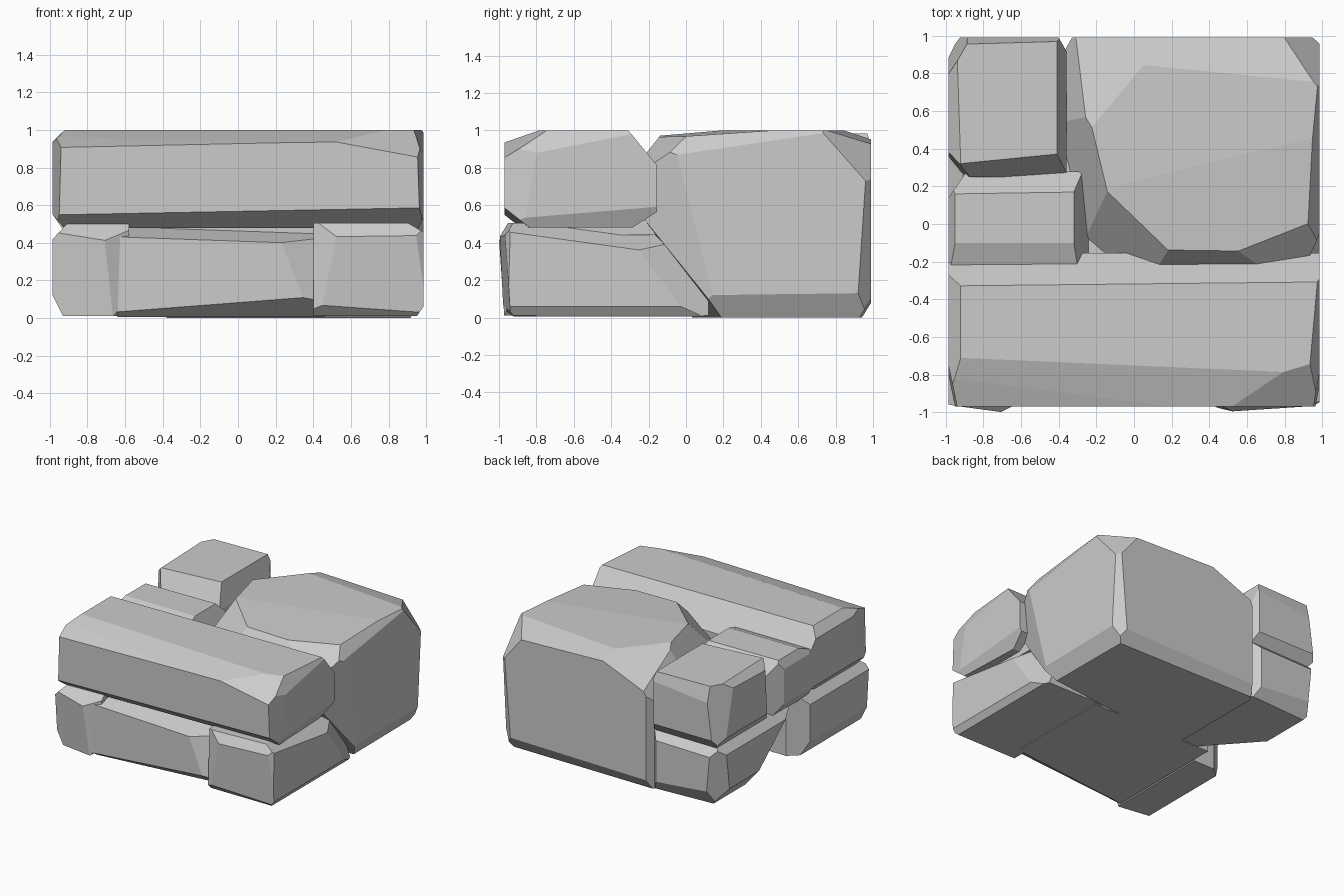
import bpy, bmesh
from mathutils import Vector


def stone(name, lo, hi, cuts=()):
    """Rough stone: a box whose corners are sliced off by planes (3 points each)."""
    lo, hi = Vector(lo), Vector(hi)
    mid = (lo + hi) / 2
    bm = bmesh.new()
    bmesh.ops.create_cube(bm, size=1)
    for v in bm.verts:
        v.co = mid + Vector(v.co[i] * (hi - lo)[i] for i in range(3))
    for cut in cuts:
        a, b, c = map(Vector, cut)
        n = (b - a).cross(c - a).normalized()
        if n.dot(a - mid) < 0:
            n = -n
        bmesh.ops.bisect_plane(bm, geom=bm.verts[:] + bm.edges[:] + bm.faces[:],
                               plane_co=a, plane_no=n, clear_outer=True)
        bmesh.ops.holes_fill(bm, edges=[e for e in bm.edges if e.is_boundary], sides=0)
    bmesh.ops.recalc_face_normals(bm, faces=bm.faces[:])
    mesh = bpy.data.meshes.new(name)
    bm.to_mesh(mesh)
    bm.free()
    ob = bpy.data.objects.new(name, mesh)
    bpy.context.collection.objects.link(ob)
    return ob


# Long slab lying across the top front
stone("front_slab", (-.985, -.97, .48), (.985, -.155, 1), [
    ((-.95, -.97, .915), (.1, -.97, .93), (-.4, -.78, .985)),
    ((-.1, -.97, .925), (.6, -.97, .94), (.2, -.83, .985)),
    ((.5, -.97, .94), (.985, -.97, .85), (.93, -.77, .985)),
    ((-.9, -.32, .99), (.97, -.3, .99), (0, -.17, .82)),
    ((-.9, -.19, .57), (.9, -.18, .55), (0, -.31, .48)),
    ((-.9, -.97, .55), (.4, -.97, .575), (0, -.86, .48)),
    ((.985, -.8, .88), (.93, -.8, 1), (.98, -.3, .99)),
    ((.985, -.85, .6), (.98, -.82, .9), (.96, -.97, .7)),
    ((-.985, -.8, .6), (-.94, -.97, .92), (-.95, -.97, .56)),
    ((-.985, -.5, .93), (-.93, -.9, .99), (-.93, -.3, .99)),
    ((.985, -.3, .58), (.94, -.3, .485), (.985, -.9, .53)),
    ((-.985, -.5, .55), (-.93, -.5, .485), (-.985, -.9, .55)),
])

# Large boulder filling the back right
stone("large_block", (-.38, -.29, .0), (.985, .99, 1), [
    ((.985, -.05, .87), (.985, .14, .13), (.92, -.2, .8)),
    ((.2, -.14, .97), (.6, -.14, .97), (.1, -.26, .82)),
    ((.55, -.14, .97), (.95, 0, .96), (.78, -.2, .85)),
    ((-.3, .25, .95), (.18, -.14, .97), (-.07, -.13, .8)),
    ((-.25, .57, .98), (-.33, .9, .98), (-.38, .6, .78)),
    ((-.25, .57, .98), (-.3, .25, .95), (-.37, .4, .8)),
    ((.985, -.05, .87), (.985, .73, .985), (.94, .3, .99)),
    ((.985, .73, .99), (.985, .96, .73), (.75, .99, .99)),
    ((.985, .92, .13), (.985, .96, .73), (.93, .99, .5)),
    ((.985, .14, .12), (.985, .92, .13), (.92, .5, .01)),
    ((0, .08, 0), (.9, .18, .01), (.5, -.25, .5)),
    ((.1, .99, .97), (-.36, .99, .78), (-.25, .57, .97)),
    ((.12, .99, .95), (.74, .99, .93), (.3, .82, 1)),
    ((-.3, .99, .08), (.9, .99, .1), (.3, .94, .01)),
    ((-.38, .9, .1), (-.38, .9, .9), (-.33, .99, .5)),
    ((0, -.14, .975), (.6, -.14, .965), (.3, .3, 1)),
])

# Upper stone at the back left
stone("back_left_upper", (-.985, .25, .47), (-.36, .99, .985), [
    ((-.95, .31, .97), (-.37, .37, .975), (-.6, .25, .8)),
    ((-.985, .9, .5), (-.985, .79, .97), (-.9, .99, .75)),
    ((-.985, .5, .56), (-.92, .5, .47), (-.985, .9, .56)),
    ((-.9, .99, .56), (-.4, .99, .56), (-.6, .92, .47)),
    ((-.75, .96, .985), (-.4, .97, .985), (-.5, .99, .9)),
    ((-.985, .6, .93), (-.93, .6, .985), (-.985, .3, .92)),
    ((-.41, .5, .985), (-.41, .97, .985), (-.36, .7, .8)),
    ((-.36, .92, .5), (-.36, .92, .9), (-.4, .99, .7)),
    ((-.985, .36, .6), (-.985, .38, .9), (-.9, .27, .7)),
])

# Lower-topped stone wedged between slab and back stone
stone("middle_left", (-.985, -.24, .46), (-.22, .28, .91), [
    ((-.95, .16, .91), (-.3, .17, .91), (-.6, .25, .82)),
    ((-.95, -.1, .91), (-.3, -.1, .91), (-.6, -.23, .86)),
    ((-.32, -.1, .91), (-.32, .17, .91), (-.25, 0, .74)),
    ((-.985, 0, .84), (-.95, 0, .91), (-.985, .1, .84)),
    ((-.985, .14, .5), (-.985, .14, .85), (-.91, .25, .6)),
    ((-.985, 0, .55), (-.93, 0, .47), (-.985, .1, .55)),
])

# Lower course: front left
stone("lower_left", (-.985, -1, .01), (-.58, -.08, .5), [
    ((-.95, -.99, .43), (-.65, -1, .41), (-.8, -.92, .49)),
    ((-.985, -.5, .12), (-.93, -.5, .01), (-.985, -.9, .12)),
    ((-.985, -.5, .42), (-.91, -.5, .5), (-.985, -.9, .42)),
    ((-.71, -1, .4), (-.68, -.98, .05), (-.59, -.94, .3)),
    ((-.7, -1, .41), (-.97, -.96, .41), (-.7, -.97, .05)),
    ((-.58, -.5, .12), (-.66, -.5, .01), (-.58, -.9, .12)),
    ((-.985, -.2, .1), (-.985, -.2, .4), (-.85, -.08, .2)),
])

# Lower course: front centre
stone("lower_middle", (-.64, -.96, .005), (.46, .1, .49), [
    ((-.6, -.96, .43), (.25, -.96, .4), (0, -.72, .49)),
    ((-.55, -.96, .04), (.36, -.96, .11), (0, -.85, .005)),
    ((.27, -.96, .3), (.35, -.96, .1), (.45, -.9, .2)),
])

# Lower course: front right
stone("lower_right", (.4, -1, .01), (.985, .12, .505), [
    ((.985, -.75, .43), (.985, -.24, .36), (.82, -.5, .5)),
    ((.985, -.25, .36), (.985, 0, .02), (.88, .05, .25)),
    ((.45, -.995, .44), (.95, -.98, .42), (.7, -.94, .5)),
    ((.52, -.995, .42), (.97, -.965, .42), (.55, -.97, .05)),
    ((.45, -.97, .06), (.95, -.97, .06), (.7, -.92, .01)),
    ((.985, -.95, .1), (.985, -.94, .45), (.95, -.97, .3)),
    ((.985, -.5, .06), (.95, -.5, .01), (.985, -.1, .06)),
    ((.41, -.96, .1), (.41, -.95, .36), (.52, -.995, .42)),
])

# Lower course: back left
stone("lower_back_left", (-.985, .02, .01), (-.33, .99, .5), [
    ((-.9, .52, 0), (-.48, .05, 0), (-.95, .08, .42)),
    ((-.985, .6, .13), (-.89, .6, .01), (-.985, .9, .13)),
    ((-.985, .6, .42), (-.91, .6, .5), (-.985, .9, .42)),
    ((-.9, .99, .42), (-.4, .99, .43), (-.6, .91, .5)),
    ((-.95, .99, .14), (-.4, .99, .09), (-.6, .93, .01)),
    ((-.33, .89, .1), (-.33, .89, .4), (-.42, .99, .3)),
    ((-.985, .84, .1), (-.985, .88, .4), (-.89, .99, .25)),
])

# Hidden filler closing the gaps between the stones
stone("core", (-.58, -.6, .25), (.6, .6, .72))
stone("joint_core", (-.86, -.8, .44), (.88, .85, .55))
